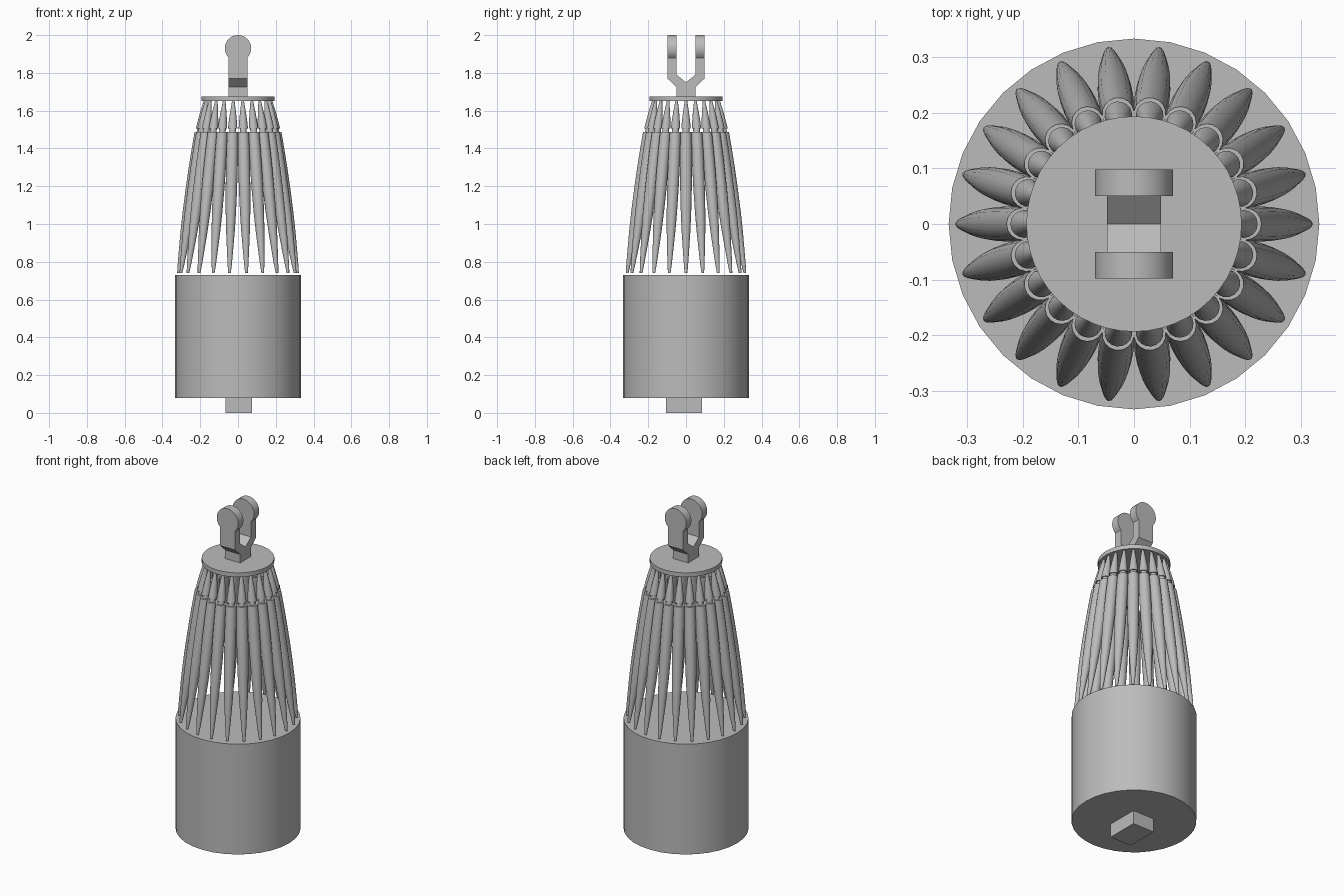
import bpy, bmesh, math
from mathutils import Matrix, Vector

cube = bpy.data.objects.get("Cube")
if cube:
    bpy.data.objects.remove(cube, do_unlink=True)

grey = bpy.data.materials.new("plain_grey")
grey.use_nodes = True
grey.diffuse_color = (0.5, 0.5, 0.5, 1)
grey.node_tree.nodes["Principled BSDF"].inputs["Base Color"].default_value = (0.5, 0.5, 0.5, 1)


def finish(name, bm, smooth=True):
    bmesh.ops.recalc_face_normals(bm, faces=bm.faces)
    mesh = bpy.data.meshes.new(name)
    bm.to_mesh(mesh)
    bm.free()
    mesh.materials.append(grey)
    ob = bpy.data.objects.new(name, mesh)
    bpy.context.scene.collection.objects.link(ob)
    if smooth:
        bpy.ops.object.select_all(action="DESELECT")
        ob.select_set(True)
        bpy.context.view_layer.objects.active = ob
        bpy.ops.object.shade_smooth_by_angle(angle=math.radians(35))
    return ob


def cylinder(name, radius, z0, z1, sides):
    bm = bmesh.new()
    bmesh.ops.create_cone(bm, cap_ends=True, segments=sides, radius1=radius, radius2=radius,
                          depth=z1 - z0, matrix=Matrix.Translation((0, 0, (z0 + z1) / 2)))
    return finish(name, bm)


def extrude_outline(bm, points, offset):
    face = bm.faces.new([bm.verts.new(p) for p in points])
    out = bmesh.ops.extrude_face_region(bm, geom=[face], use_keep_orig=True)
    moved = [v for v in out["geom"] if isinstance(v, bmesh.types.BMVert)]
    bmesh.ops.translate(bm, verts=moved, vec=offset)


# Drum, square peg under it and the cap plate
cylinder("drum", 0.334, 0.08, 0.73, 32)
cylinder("cap_plate", 0.194, 1.65, 1.675, 48)
bm = bmesh.new()
bmesh.ops.create_cube(bm, size=1, matrix=Matrix.Translation((0.005, -0.01, 0.04))
                      @ Matrix.Diagonal((0.14, 0.19, 0.08, 1)))
finish("bottom_peg", bm, False)

# Ring of leaning spindles: (height, radius) profile about a sloping axis
PROFILE = [(0.74, 0.007), (0.78, 0.011), (0.86, 0.0165), (0.96, 0.023), (1.06, 0.0275),
           (1.18, 0.0305), (1.3, 0.0315), (1.4, 0.031), (1.487, 0.029),
           (1.487, 0.018), (1.506, 0.018), (1.506, 0.025), (1.54, 0.022),
           (1.59, 0.016), (1.63, 0.010), (1.652, 0.007)]
COUNT, SIDES = 22, 16
bm = bmesh.new()
for i in range(COUNT):
    spin = Matrix.Rotation(math.tau * i / COUNT, 3, "Z")
    rings = []
    for z, r in PROFILE:
        centre = 0.315 - 0.153 * (z - 0.74)
        ring = []
        for k in range(SIDES):
            a = math.tau * k / SIDES
            ring.append(bm.verts.new(spin @ Vector((centre + r * math.cos(a), r * math.sin(a), z))))
        rings.append(ring)
    for low, high in zip(rings, rings[1:]):
        for k in range(SIDES):
            n = (k + 1) % SIDES
            bm.faces.new((low[k], low[n], high[n], high[k]))
    bm.faces.new(rings[0][::-1])
    bm.faces.new(rings[-1])
finish("spindle_ring", bm)

# Fork stem with its flared shoulders, drawn in the y-z plane
half = [(0.05, 1.67), (0.05, 1.725), (0.098, 1.77), (0.098, 1.8), (0.05, 1.8), (0.05, 1.79)]
outline = half + [(0, 1.75)] + [(-y, z) for y, z in reversed(half)]
bm = bmesh.new()
extrude_outline(bm, [(-0.049, y, z) for y, z in outline], (0.098, 0, 0))
finish("fork_stem", bm, False)

# Fork arms with round heads, drawn in the x-z plane
HEAD_Z, HEAD_R, LEG = 1.93, 0.07, 0.049
start = -math.acos(LEG / HEAD_R)
sweep = math.pi - 2 * start
arm = [(-LEG, 1.79), (LEG, 1.79)]
for k in range(29):
    a = start + sweep * k / 28
    arm.append((HEAD_R * math.cos(a), HEAD_Z + HEAD_R * math.sin(a)))
for name, y in (("front_fork_arm", -0.098), ("back_fork_arm", 0.05)):
    bm = bmesh.new()
    extrude_outline(bm, [(x, y, z) for x, z in arm], (0, 0.048, 0))
    finish(name, bm)
